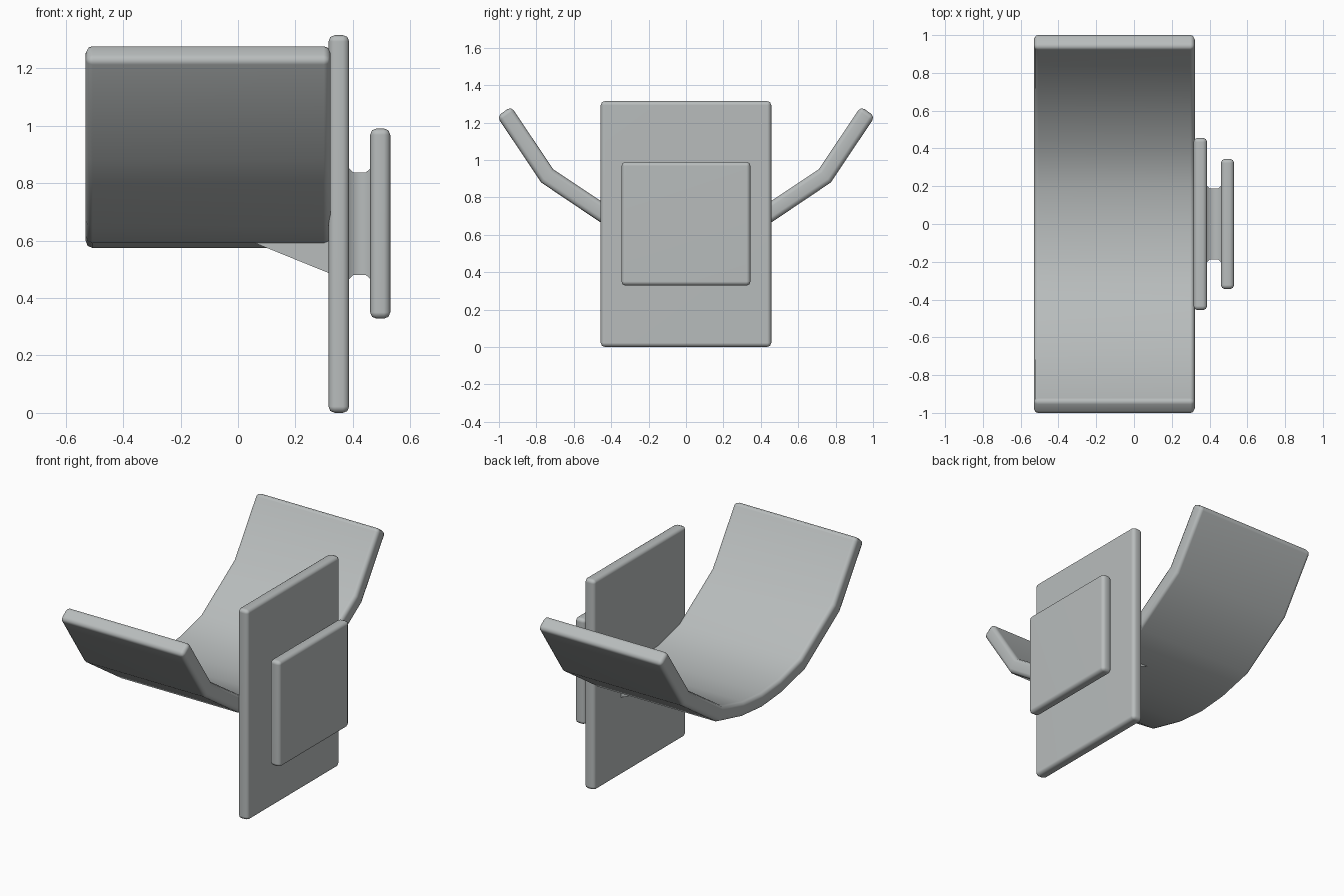
import bpy, bmesh, math

if "Cube" in bpy.data.objects:
    bpy.data.objects.remove(bpy.data.objects["Cube"])

mat = bpy.data.materials.new("light_grey_metal")
mat.diffuse_color = (0.48, 0.505, 0.505, 1)
mat.use_nodes = True
mat.node_tree.nodes["Principled BSDF"].inputs["Base Color"].default_value = mat.diffuse_color


def finish(name, bm, bevel=0.0):
    bmesh.ops.recalc_face_normals(bm, faces=bm.faces)
    me = bpy.data.meshes.new(name)
    bm.to_mesh(me)
    bm.free()
    me.materials.append(mat)
    ob = bpy.data.objects.new(name, me)
    bpy.context.collection.objects.link(ob)
    bpy.ops.object.select_all(action='DESELECT')
    bpy.context.view_layer.objects.active = ob
    ob.select_set(True)
    if bevel:
        b = ob.modifiers.new("bevel", 'BEVEL')
        b.width = bevel
        b.segments = 2
        b.limit_method = 'ANGLE'
        b.angle_limit = math.radians(40)
        bpy.ops.object.modifier_apply(modifier=b.name)
    bpy.ops.object.shade_smooth_by_angle(angle=math.radians(50))
    if bevel:
        w = ob.modifiers.new("normals", 'WEIGHTED_NORMAL')
        w.keep_sharp = True
    return ob


def loft(name, rings, bevel=0.0):
    """Skin a list of equal point rings and cap both ends."""
    bm = bmesh.new()
    vs = [[bm.verts.new(p) for p in r] for r in rings]
    n = len(rings[0])
    for a, b in zip(vs, vs[1:]):
        for i in range(n):
            j = (i + 1) % n
            bm.faces.new((a[i], a[j], b[j], b[i]))
    bm.faces.new(vs[0])
    bm.faces.new(vs[-1])
    return finish(name, bm, bevel)


def rect(x, hy, z0, z1):
    return [(x, -hy, z0), (x, hy, z0), (x, hy, z1), (x, -hy, z1)]


# wall plates
loft("back_plate", [rect(0.315, 0.456, 0, 1.315), rect(0.387, 0.456, 0, 1.315)], 0.022)
loft("mount_plate", [rect(0.46, 0.345, 0.328, 0.99), rect(0.53, 0.345, 0.328, 0.99)], 0.022)

# neck between the plates, flared at both ends
neck = [(0.38, 0.02), (0.402, 0.0), (0.445, 0.0), (0.47, 0.022)]
loft("neck", [rect(x, 0.188 + f, 0.48 - f, 0.837 + f) for x, f in neck])

# wedge under the cradle
loft("support_wedge", [[(0.0, y, 0.615), (0.33, y, 0.481), (0.33, y, 0.62)]
                       for y in (-0.19, 0.19)])

# bent cradle: (outer, inner) profile pairs for one half, mirrored
half = [((0.0, 0.574), (0.0, 0.664)),
        ((0.2, 0.592), (0.18, 0.680)),
        ((0.43, 0.648), (0.385, 0.733)),
        ((0.775, 0.88), (0.71, 0.95)),
        ((1.01, 1.232), (0.935, 1.286))]
pairs = [tuple((-y, z) for y, z in p) for p in reversed(half[1:])] + half
loft("cradle", [[(x, y, z) for x, (y, z) in
                 ((-0.53, o), (0.322, o), (0.322, i), (-0.53, i))]
                for o, i in pairs], 0.024)
